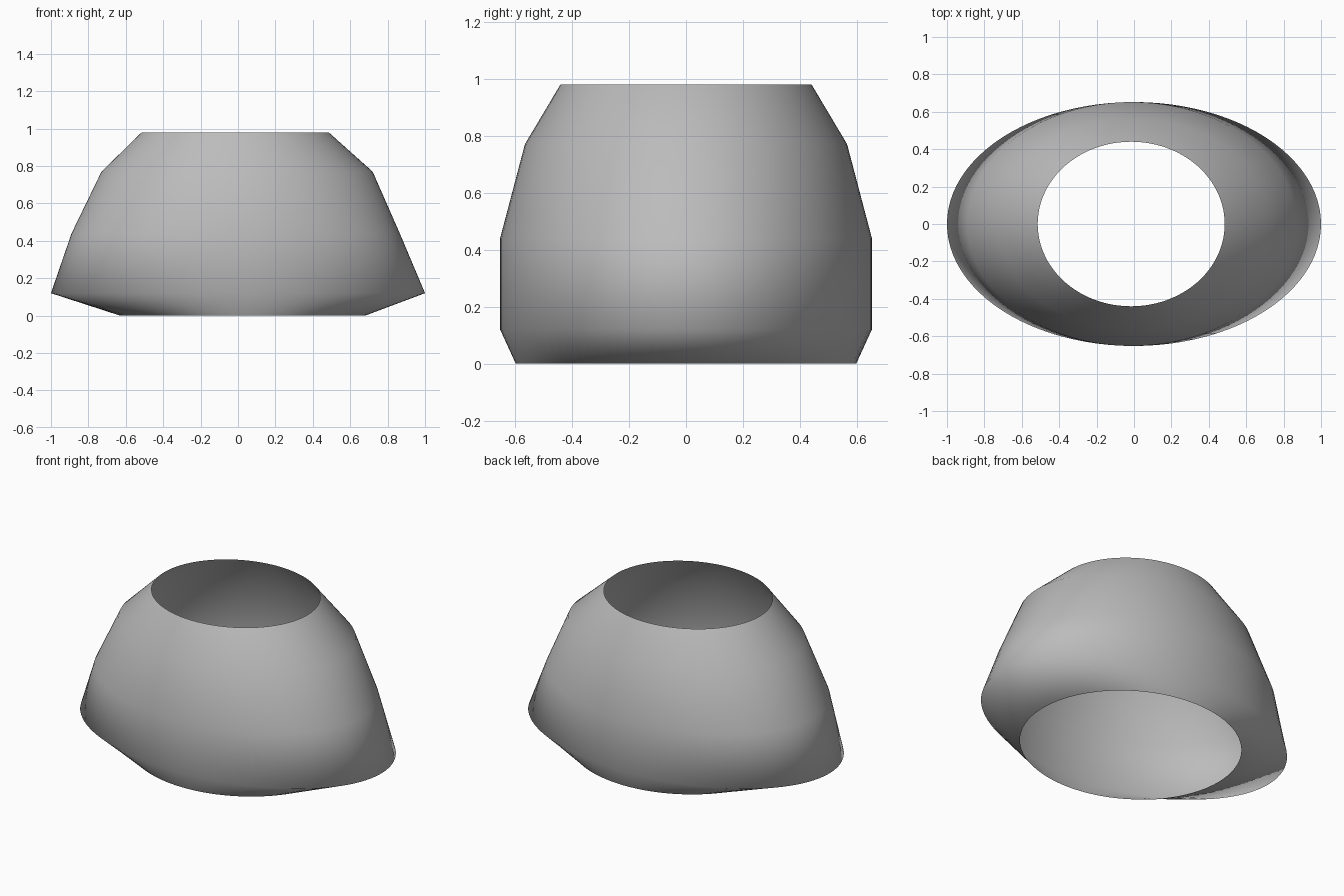
import bpy, bmesh
from math import cos, sin, tau

cube = bpy.data.objects.get("Cube")
if cube:
    bpy.data.objects.remove(cube)

grey = bpy.data.materials.new("plain grey")
grey.use_nodes = True
colour = (0.5, 0.5, 0.5, 1)
grey.diffuse_color = colour
grey.node_tree.nodes["Principled BSDF"].inputs["Base Color"].default_value = colour

# Elliptical sections: height, left end, right end, half depth
SECTIONS = [
    (0.00, -0.63, 0.68, 0.597),
    (0.12, -1.00, 1.00, 0.652),
    (0.44, -0.89, 0.865, 0.652),
    (0.77, -0.73, 0.72, 0.565),
    (0.98, -0.515, 0.485, 0.44),
]
SIDES = 96


def ring(bm, z, x0, x1, depth):
    mid, half = (x0 + x1) / 2, (x1 - x0) / 2
    return [bm.verts.new((mid + half * cos(tau * i / SIDES),
                          depth * sin(tau * i / SIDES), z))
            for i in range(SIDES)]


# Thin shell lofted through the sections, open at the top and bottom
bm = bmesh.new()
rings = [ring(bm, *section) for section in SECTIONS]
for low, high in zip(rings, rings[1:]):
    for i in range(SIDES):
        j = (i + 1) % SIDES
        bm.faces.new((low[i], low[j], high[j], high[i])).smooth = True
mesh = bpy.data.meshes.new("open_shell")
bm.to_mesh(mesh)
bm.free()
mesh.materials.append(grey)
shell = bpy.data.objects.new("open_shell", mesh)
bpy.context.collection.objects.link(shell)
